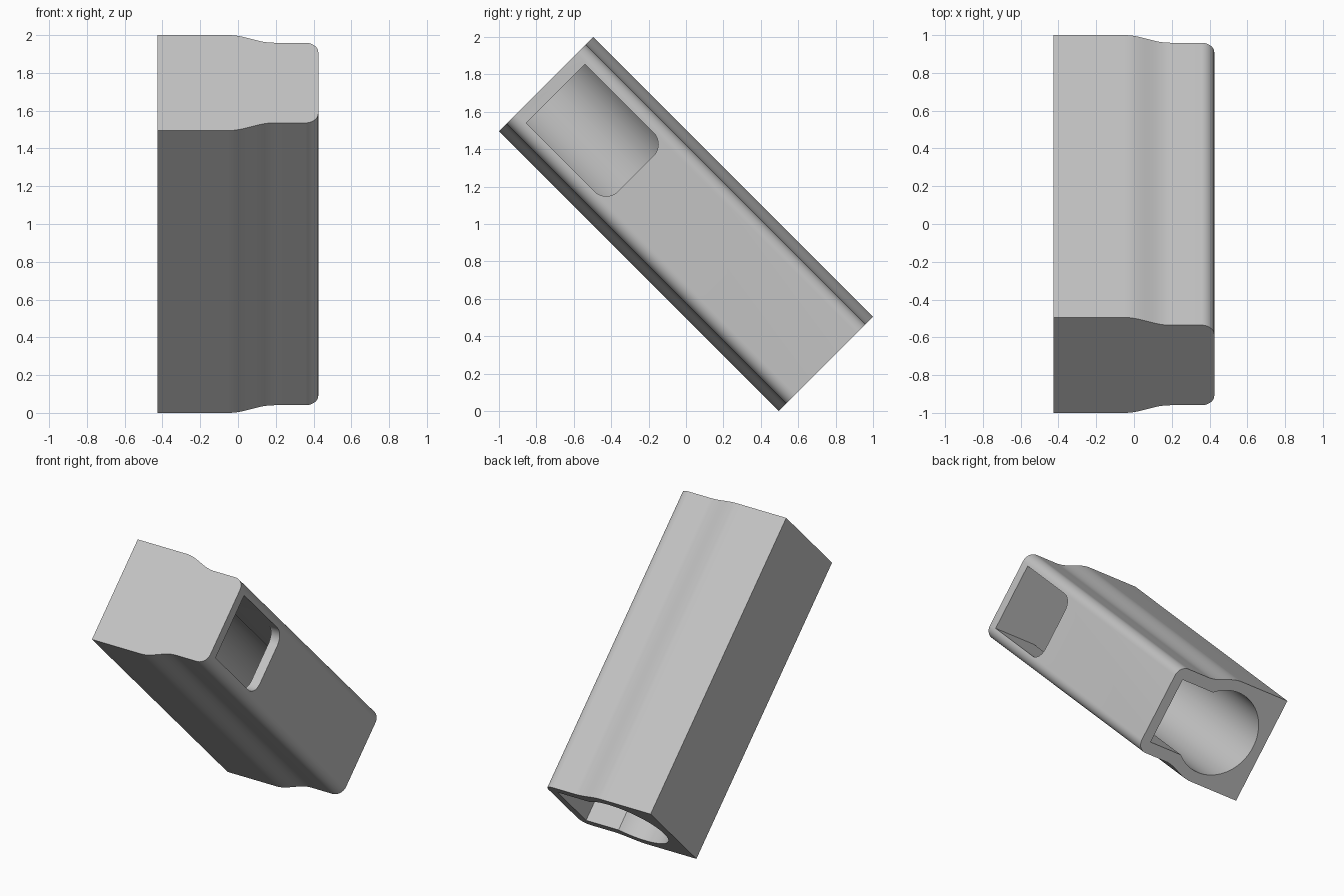
import bpy, bmesh
from math import sin, cos, pi, sqrt, asin
from mathutils import Vector

cube = bpy.data.objects.get("Cube")
if cube:
    bpy.data.objects.remove(cube)

# Body axes: the case leans 45 degrees, its long axis runs from upper front to lower back
SIDE = Vector((1, 0, 0))
WIDE = Vector((0, 1, 1)) / sqrt(2)
LONG = Vector((0, 1, -1)) / sqrt(2)
CENTRE = Vector((0, 0, 1))

HALF_LEN, HALF_WIDE, HALF_NARROW = 1.057, 0.357, 0.30
LEFT, BACK, WALL = 0.425, -0.427, 0.072
ROUND = 0.07

grey = bpy.data.materials.new("light grey")
grey.use_nodes = True
colour = (0.55, 0.55, 0.55, 1)
grey.diffuse_color = colour
grey.node_tree.nodes["Principled BSDF"].inputs["Base Color"].default_value = colour


def place(x, w, s):
    return CENTRE + SIDE * x + WIDE * w + LONG * s


def arc(cx, cy, r, a, b, n):
    return [(cx + r * cos(a + (b - a) * i / n), cy + r * sin(a + (b - a) * i / n))
            for i in range(n + 1)]


def mirrored(half):
    """Close an upper half outline with its mirror image."""
    return half + [(x, -y) for x, y in reversed(half)]


def prism(name, start, end):
    """Join two matching outlines, given as world points, into a solid."""
    bm = bmesh.new()
    a = [bm.verts.new(p) for p in start]
    b = [bm.verts.new(p) for p in end]
    bm.faces.new(a)
    bm.faces.new(b[::-1])
    for i in range(len(a)):
        j = (i + 1) % len(a)
        bm.faces.new((a[j], a[i], b[i], b[j]))
    bmesh.ops.recalc_face_normals(bm, faces=bm.faces)
    mesh = bpy.data.meshes.new(name)
    bm.to_mesh(mesh)
    bm.free()
    mesh.materials.append(grey)
    obj = bpy.data.objects.new(name, mesh)
    bpy.context.collection.objects.link(obj)
    return obj


def along(name, outline, s0, s1):
    return prism(name, [place(x, w, s0) for x, w in outline],
                 [place(x, w, s1) for x, w in outline])


# Outer case: wide square back, soft step down to a narrower rounded front
step = []
for i in range(17):
    t = i / 16
    drop = (1 - cos(pi * t)) / 2
    step.append((-0.05 + 0.24 * t, HALF_WIDE - (HALF_WIDE - HALF_NARROW) * drop))
corner = arc(LEFT - ROUND, HALF_NARROW - ROUND, ROUND, pi / 2, 0, 10)
case = along("case", mirrored([(BACK, HALF_WIDE)] + step + corner), -HALF_LEN, HALF_LEN)

# Keyhole cavity: round bore plus a flat channel, open at the lower end
bore_r = HALF_WIDE - WALL
bore_x = BACK + WALL + bore_r
slot = 0.223
ring = arc(bore_x, 0, bore_r, pi - pi / 72, asin(slot / bore_r), 36)
inner_end = -HALF_LEN + WALL
cavity = along("cavity_cutter", mirrored(ring + [(LEFT - WALL + 0.005, slot)]),
               inner_end, HALF_LEN + 0.1)

# Side window: square at the end wall, rounded at the far end
r = 0.09
far = -0.38
window_half = [(inner_end, slot)] + arc(far - r, slot - r, r, pi / 2, 0, 10)
window = mirrored(window_half)
opening = prism("window_cutter", [place(0.2, w, s) for s, w in window],
                [place(0.6, w, s) for s, w in window])

# Cut the hollows out of the case
bpy.context.view_layer.objects.active = case
for cutter in (cavity, opening):
    cutter.hide_render = True
    mod = case.modifiers.new(cutter.name, "BOOLEAN")
    mod.operation = "DIFFERENCE"
    mod.solver = "EXACT"
    mod.object = cutter
    bpy.ops.object.modifier_apply(modifier=mod.name)
    bpy.data.objects.remove(cutter)

bpy.ops.object.select_all(action="DESELECT")
case.select_set(True)
bpy.ops.object.shade_smooth_by_angle(angle=pi / 6)
